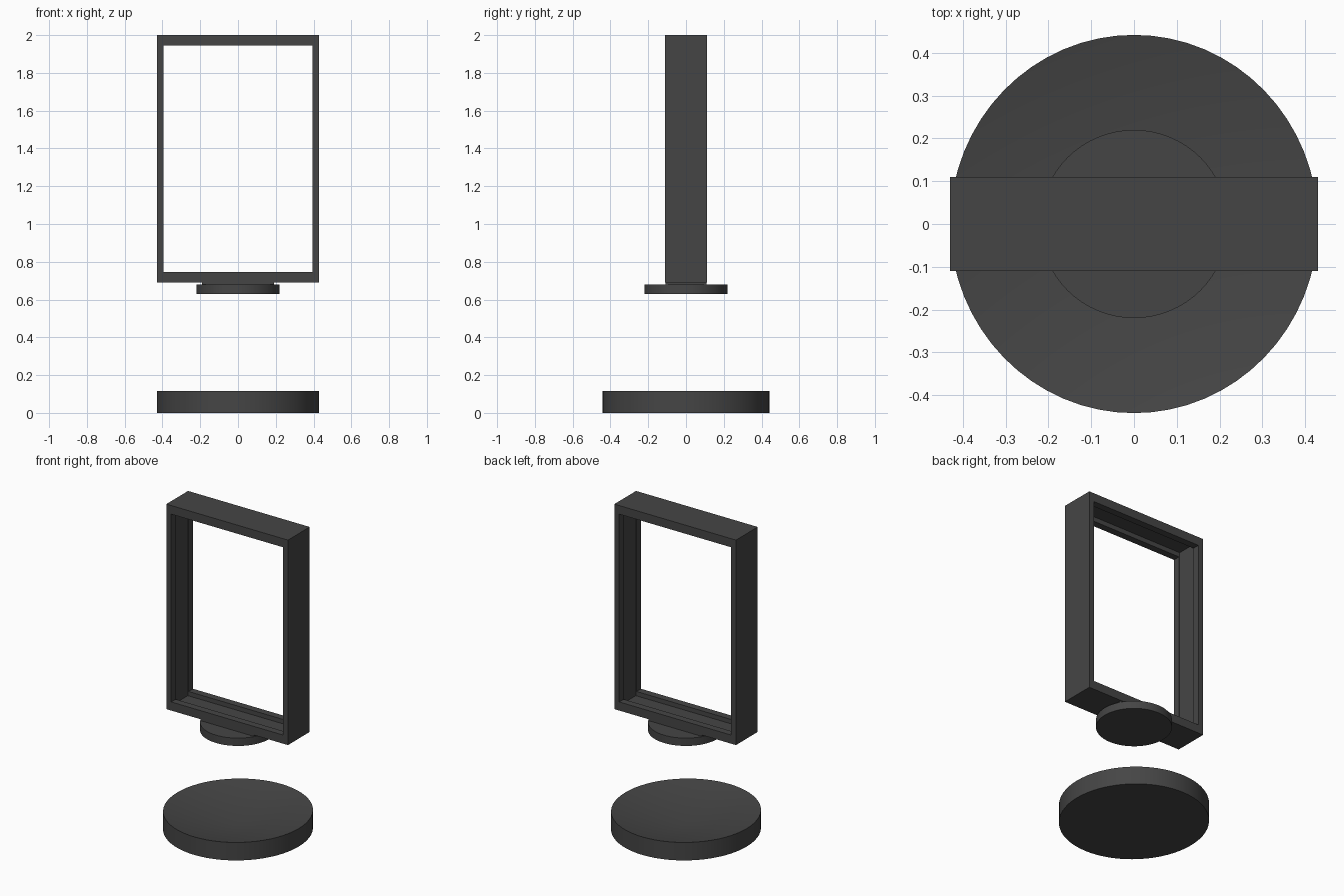
import bpy, bmesh
from mathutils import Matrix

if "Cube" in bpy.data.objects:
    bpy.data.objects.remove(bpy.data.objects["Cube"])

mat = bpy.data.materials.new("charcoal grey")
mat.diffuse_color = (0.06, 0.06, 0.06, 1)
mat.use_nodes = True
mat.node_tree.nodes["Principled BSDF"].inputs["Base Color"].default_value = mat.diffuse_color


def finish(name, bm, smooth=False):
    bmesh.ops.recalc_face_normals(bm, faces=bm.faces)
    me = bpy.data.meshes.new(name)
    bm.to_mesh(me)
    bm.free()
    me.materials.append(mat)
    ob = bpy.data.objects.new(name, me)
    bpy.context.collection.objects.link(ob)
    if smooth:
        bpy.ops.object.select_all(action='DESELECT')
        ob.select_set(True)
        bpy.context.view_layer.objects.active = ob
        bpy.ops.object.shade_smooth_by_angle()
    return ob


def disc(name, rx, ry, z0, z1, dip=0.0, sides=64):
    """Disc whose top may sink to a shallow cone at the centre."""
    bm = bmesh.new()
    bmesh.ops.create_cone(bm, cap_ends=True, segments=sides, radius1=1, radius2=1, depth=1,
                          matrix=Matrix.Translation((0, 0, (z0 + z1) / 2)) @ Matrix.Diagonal((rx, ry, z1 - z0, 1)))
    if dip:
        top = max(bm.faces, key=lambda f: f.calc_center_median().z)
        centre = bmesh.ops.poke(bm, faces=[top])["verts"][0]
        centre.co.z -= dip
    return finish(name, bm, True)


# Round base with dished top, and upper mounting disc
disc("base", 0.43, 0.442, 0.0, 0.115, dip=0.09)
disc("mount_disc", 0.22, 0.22, 0.63, 0.68)

# Short neck joining the disc to the frame
bm = bmesh.new()
bmesh.ops.create_cube(bm, size=1, matrix=Matrix.Translation((0, 0, 0.69)) @ Matrix.Diagonal((0.38, 0.216, 0.03, 1)))
finish("neck", bm)

# Rectangular frame: a C-shaped section (lips with a groove between) swept round four corners
outer = (0.43, 0.69, 2.0)
lip = (0.395, 0.745, 1.945)
groove = (0.400, 0.717, 1.975)
section = [(-0.11, outer), (-0.11, lip), (-0.065, lip), (-0.065, groove),
           (0.065, groove), (0.065, lip), (0.11, lip), (0.11, outer)]
bm = bmesh.new()
rings = []
for y, (w, lo, hi) in section:
    rings.append([bm.verts.new((x, y, z)) for x, z in ((-w, lo), (w, lo), (w, hi), (-w, hi))])
for i, ring in enumerate(rings):
    nxt = rings[(i + 1) % len(rings)]
    for k in range(4):
        j = (k + 1) % 4
        bm.faces.new((ring[k], ring[j], nxt[j], nxt[k]))
finish("frame", bm)
